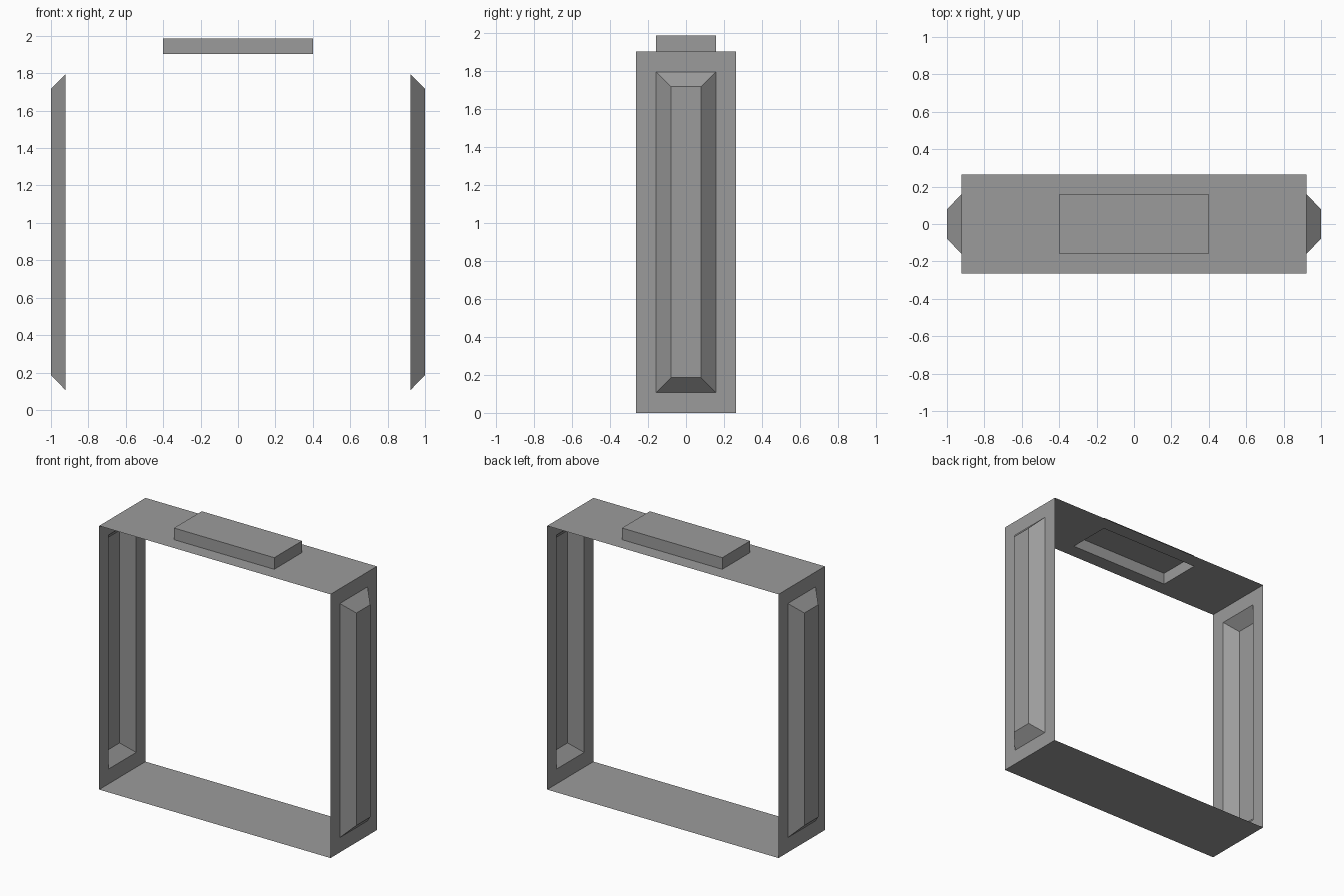
import bpy, bmesh
from mathutils import Vector

if "Cube" in bpy.data.objects:
    bpy.data.objects.remove(bpy.data.objects["Cube"])

W, D, H, TOP = 0.923, 0.264, 1.902, 1.986   # frame half width, half depth, height, block top

# Dark grey finish shared by all panels
grey = bpy.data.materials.new("dark_grey")
grey.diffuse_color = (0.33, 0.33, 0.33, 1)
grey.use_nodes = True
grey.node_tree.nodes["Principled BSDF"].inputs["Base Color"].default_value = grey.diffuse_color


def shell_panel(name, rings, origin, u, v):
    """Single-skin panel from concentric rectangles (half u, half v, height)."""
    u, v, o = Vector(u), Vector(v), Vector(origin)
    n = u.cross(v)
    bm = bmesh.new()
    loops = [[bm.verts.new(o + u * a * su + v * b * sv + n * h)
              for su, sv in ((-1, -1), (1, -1), (1, 1), (-1, 1))]
             for a, b, h in rings]
    for lo, hi in zip(loops, loops[1:]):
        for i in range(4):
            j = (i + 1) % 4
            bm.faces.new((lo[i], lo[j], hi[j], hi[i]))
    bm.faces.new(loops[-1])
    mesh = bpy.data.meshes.new(name)
    bm.to_mesh(mesh)
    bm.free()
    mesh.materials.append(grey)
    obj = bpy.data.objects.new(name, mesh)
    bpy.context.collection.objects.link(obj)


# Side panels with a bevelled bulge facing outward
side = [(D, H / 2, 0), (0.158, 0.844, 0), (0.079, 0.766, 1 - W)]
for label, s in (("right", 1), ("left", -1)):
    shell_panel(label + "_side_panel", side, (s * W, 0, H / 2), (0, s, 0), (0, 0, 1))

# Top panel with a straight-sided raised block, hollow underneath
shell_panel("top_panel", [(W, D, 0), (0.4, 0.158, 0), (0.4, 0.158, TOP - H)],
            (0, 0, H), (1, 0, 0), (0, 1, 0))

# Plain bottom panel
shell_panel("bottom_panel", [(W, D, 0)], (0, 0, 0), (1, 0, 0), (0, -1, 0))
